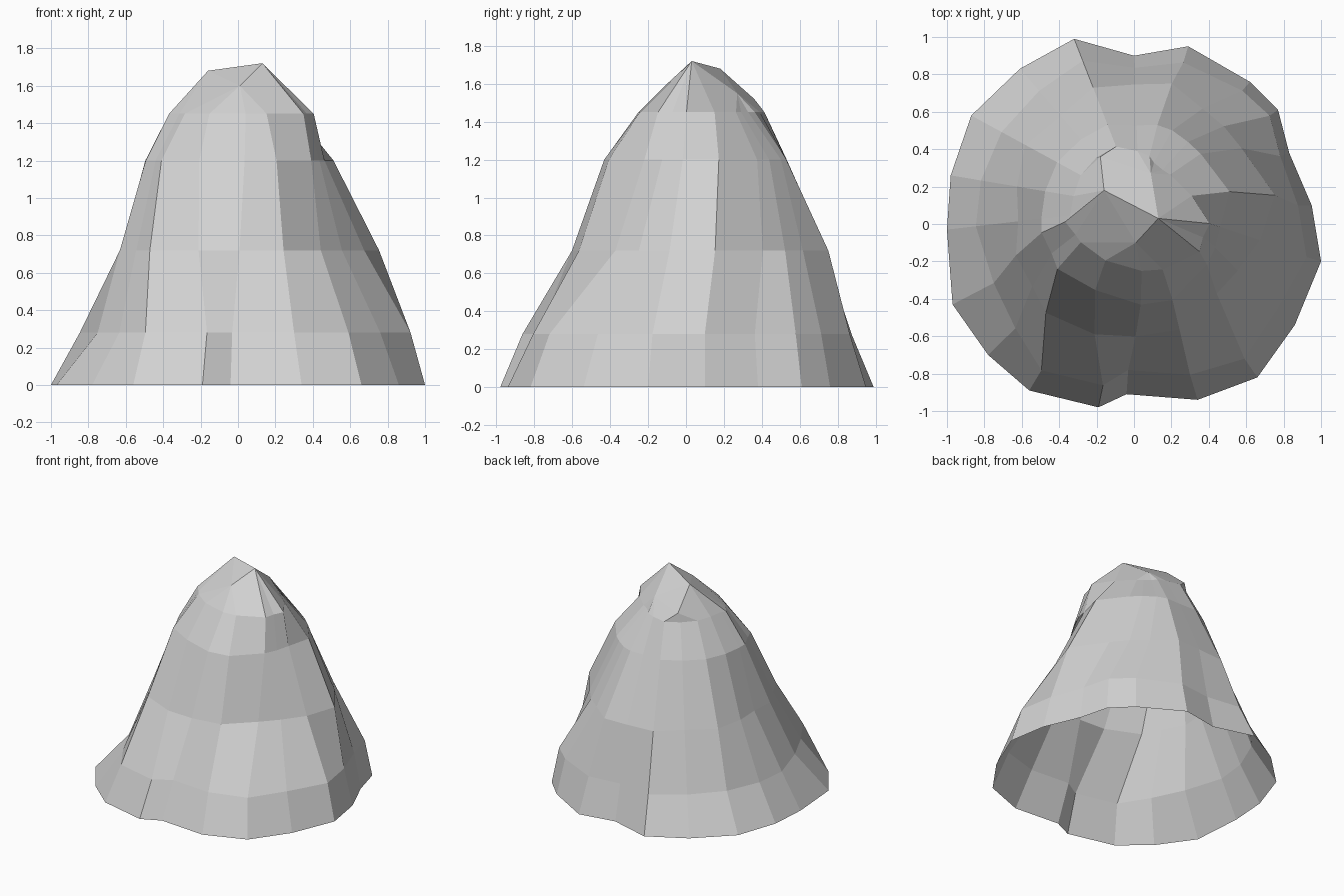
import bpy, bmesh
from math import radians
from mathutils import Matrix, Vector

cube = bpy.data.objects.get("Cube")
if cube:
    bpy.data.objects.remove(cube, do_unlink=True)

# Uneven foot outline, in hundredths, counter-clockwise from the front left
FOOT = [(66, -82), (86, -54), (100, -20), (95, 10), (83, 38),
        (77, 61), (62, 76), (29, 95), (0, 90), (-32, 99),
        (-61, 83), (-87, 58), (-98, 26), (-100, -3), (-97, -43),
        (-78, -70), (-56, -89), (-19, -98), (-4, -91), (34, -94)]

# How far each column keeps its foot spread at each level, in percent
LEVELS = {
    0.28: [89, 88, 92, 92, 94, 94, 93, 90, 92, 87, 84, 82, 84, 85, 78, 82, 89, 89, 87, 87],
    0.72: [56, 60, 66, 79, 74, 69, 70, 76, 81, 71, 66, 68, 65, 63, 63, 63, 66, 66, 69, 64],
    1.20: [43, 44, 44, 53, 51, 48, 50, 50, 54, 49, 49, 49, 50, 51, 48, 47, 48, 46, 52, 49],
    1.45: [36, 36, 38, 31, 28, 26, 28, 31, 37, 36, 36, 35, 35, 36, 36, 33, 32, 31, 34, 33],
}
FIRST = min(LEVELS)

# Degrees each column twists about the axis per unit of height above the first level
TWIST = [16, 10, 3, 10, 23, 20, 20, 5, 0, 0, 0, 0, 0, 0, -14, -18, -24, -18, 5, 3]
AXIS = Vector((0.03, 0.09, 0))

# Peak corners: left-hand end, front, ridge end, and two at the back
PEAK = [(-0.16, 0.18, 1.68), (0.01, -0.10, 1.60), (0.13, 0.03, 1.72),
        (0.09, 0.27, 1.55), (-0.18, 0.36, 1.52)]


def make_rock():
    bm = bmesh.new()
    foot = [Vector((x, y, 0)) / 100 for x, y in FOOT]
    rings = [[bm.verts.new(p) for p in foot]]

    # Stacked rings that narrow and twist upward
    for height, spread in LEVELS.items():
        ring = []
        for p, s, t in zip(foot, spread, TWIST):
            turn = Matrix.Rotation(radians(t * (height - FIRST)), 3, "Z")
            q = AXIS + turn @ (p - AXIS) * s / 100
            q.z = height
            ring.append(bm.verts.new(q))
        rings.append(ring)

    # Each column ends at its nearest peak corner
    peak = [bm.verts.new(p) for p in PEAK]
    rings.append([min(peak, key=lambda c: (c.co - v.co).xy.length)
                  for v in rings[-1]])

    # Faceted sides, open underneath
    count = len(foot)
    for low, high in zip(rings, rings[1:]):
        for i in range(count):
            j = (i + 1) % count
            bm.faces.new(list(dict.fromkeys((low[i], low[j], high[j], high[i]))))

    # Peak facets fan out from the first corner
    for a, b in zip(peak[1:], peak[2:]):
        bm.faces.new((peak[0], a, b))
    bmesh.ops.recalc_face_normals(bm, faces=bm.faces)

    mesh = bpy.data.meshes.new("rock_mound")
    bm.to_mesh(mesh)
    bm.free()
    obj = bpy.data.objects.new("rock_mound", mesh)
    bpy.context.collection.objects.link(obj)
    return obj


# Plain stone colour
stone = bpy.data.materials.new("stone_grey")
stone.use_nodes = True
grey = (0.64, 0.64, 0.64, 1)
stone.diffuse_color = grey
stone.node_tree.nodes["Principled BSDF"].inputs["Base Color"].default_value = grey

rock = make_rock()
rock.data.materials.append(stone)
